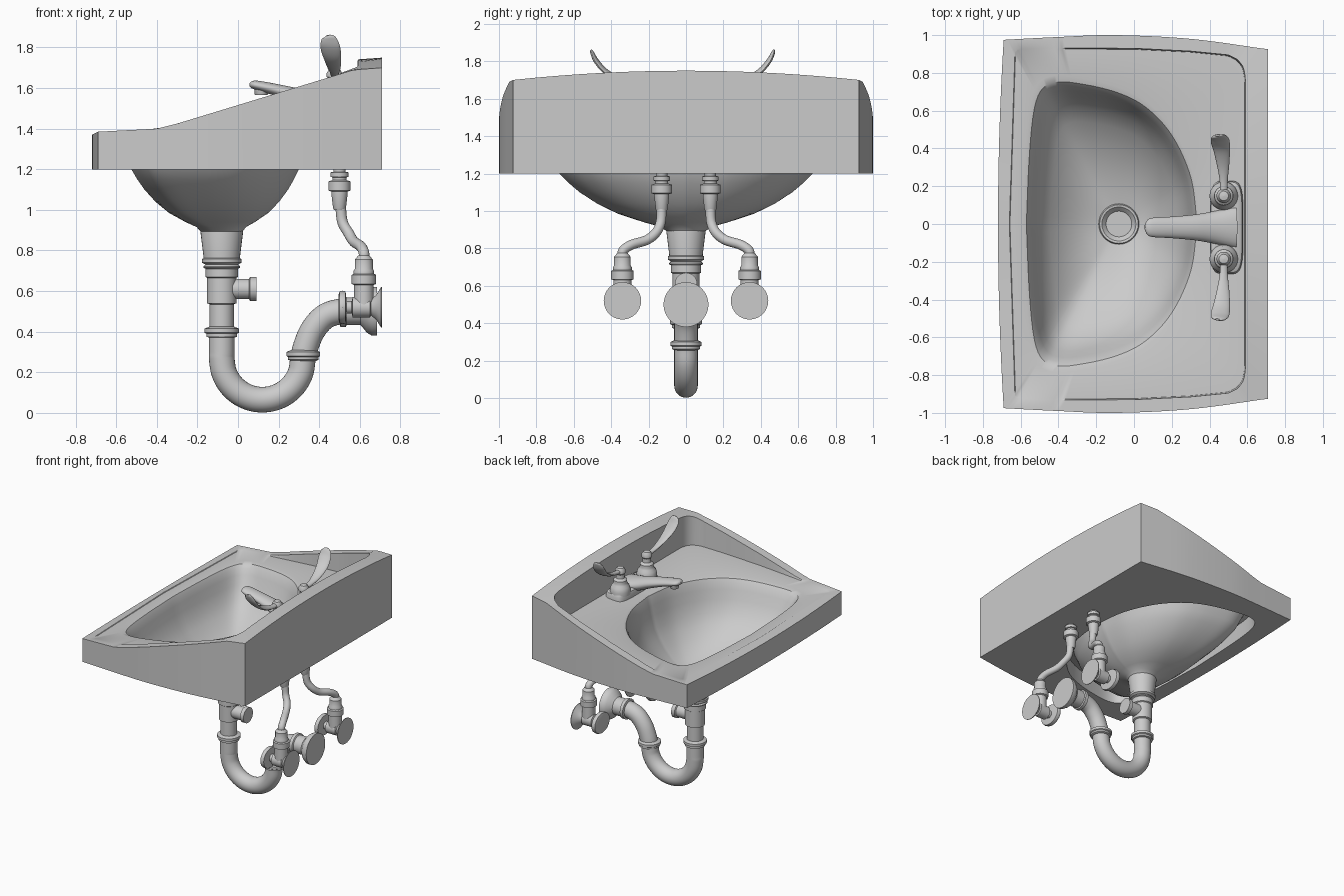
import bpy, bmesh
from math import sin, cos, pi, radians
from mathutils import Vector as V

if "Cube" in bpy.data.objects:
    bpy.data.objects.remove(bpy.data.objects["Cube"])

def loft(name, rings, caps=True):
    bm = bmesh.new()
    vs = [[bm.verts.new(p) for p in r] for r in rings]
    n = len(vs[0])
    for a, b in zip(vs, vs[1:]):
        for i in range(n):
            j = (i + 1) % n
            bm.faces.new((a[i], a[j], b[j], b[i]))
    if caps:
        bm.faces.new(vs[0])
        bm.faces.new(vs[-1])
    bmesh.ops.recalc_face_normals(bm, faces=bm.faces)
    me = bpy.data.meshes.new(name)
    bm.to_mesh(me)
    bm.free()
    me.shade_smooth()
    me.set_sharp_from_angle(angle=radians(35))
    ob = bpy.data.objects.new(name, me)
    bpy.context.collection.objects.link(ob)
    return ob

def lathe(name, prof, loc, axis='z', n=32, sy=1):
    """prof: (radius, distance along axis) pairs"""
    rings = []
    for r, h in prof:
        r = max(r, 0.001)
        ring = []
        for i in range(n):
            a, b = r * cos(2 * pi * i / n), r * sin(2 * pi * i / n)
            p = V((a, b, h)) if axis == 'z' else V((h, a * sy, b))
            ring.append(p + V(loc))
        rings.append(ring)
    return loft(name, rings)

def spline(pts, k=8):
    pts = [V(p) for p in pts]
    q = [2 * pts[0] - pts[1]] + pts + [2 * pts[-1] - pts[-2]]
    out = []
    for i in range(1, len(q) - 2):
        a, b, c, d = q[i - 1:i + 3]
        for s in range(k):
            t = s / k
            out.append(0.5 * (2 * b + (c - a) * t + (2 * a - 5 * b + 4 * c - d) * t * t
                              + (3 * b - a - 3 * c + d) * t ** 3))
    return out + [pts[-1]]

def sweep(name, pts, side, n=24, k=6):
    """pts: (x, y, z, half width, half thickness); side: width direction"""
    pos = spline([p[:3] for p in pts], k)
    size = spline([(p[3], p[4], 0) for p in pts], k)
    rings = []
    for i, p in enumerate(pos):
        t = (pos[min(i + 1, len(pos) - 1)] - pos[max(i - 1, 0)]).normalized()
        s = V(side)
        s = (s - t * s.dot(t)).normalized()
        u = s.cross(t)
        w, h = size[i][0], size[i][1]
        rings.append([p + s * w * cos(2 * pi * j / n) + u * h * sin(2 * pi * j / n) for j in range(n)])
    return loft(name, rings)

# ---- basin: concentric rings sampled along shared rays from the drain centre
C = V((-0.08, 0))

def closed(half):
    half = [V(p[:2]) for p in half]
    return half + [V((p.x, -p.y)) for p in half[-2:0:-1]]

def radius(poly, d):
    for a, b in zip(poly, poly[1:] + poly[:1]):
        a, b = a - C, b - C
        ca, cb = a.x * d.y - a.y * d.x, b.x * d.y - b.y * d.x
        if abs(ca - cb) > 1e-9 and ca * cb <= 1e-10:
            p = a.lerp(b, min(1, max(0, ca / (ca - cb))))
            if p.dot(d) > 0:
                return p.length
    return 0.5

def interp(x, tab):
    for (x0, z0), (x1, z1) in zip(tab, tab[1:]):
        if x <= x1:
            return z0 + (z1 - z0) * max(0, (x - x0) / (x1 - x0))
    return tab[-1][1]

def ztop(p):
    z = interp(p.x, [(-.72, 1.37), (-.69, 1.385), (-.4, 1.40), (-.3, 1.425), (.57, 1.69), (.71, 1.70)])
    return z + (max(0, 0.05 * (1 - (p.y / .93) ** 2)) if p.x > .52 else 0)

def deck(p):
    return min(ztop(p), 1.40 + 0.07 * (p.x + .4))

front = [(-.72 + .03 * (i / 14) ** 2, .975 * i / 14) for i in range(14)]
side = spline([(-.69, .975, 0), (-.4, .99, 0), (-.1, 1, 0), (.3, .98, 0), (.71, .925, 0)], 14)
back = [(.71, .925 * (1 - i / 24)) for i in range(1, 25)]
outer = closed(front + [tuple(p) for p in side] + back)
wall = closed([(-.66, 0), (-.63, .925), (-.4, .932), (0, .93), (.3, .915), (.5, .895),
               (.55, .87), (.58, .83), (.59, .77), (.59, 0)])
bowl = closed(spline([(-.57, 0, 0), (-.555, .35, 0), (-.53, .6, 0), (-.49, .71, 0), (-.42, .75, 0),
                      (-.3, .745, 0), (-.1, .70, 0), (.06, .62, 0), (.2, .47, 0), (.3, .25, 0), (.335, 0, 0)]))
dirs = [(p - C).normalized() for p in outer]
rim_r = [radius(bowl, d) for d in dirs]
wall_r = [radius(wall, d) for d in dirs]

def bowl_ring(u, zf):
    pts = [C + d * (.1 + (r - .1) * u) for d, r in zip(dirs, rim_r)]
    return [(p.x, p.y, zf(p)) for p in pts]

def flat(ps, zf):
    return [(p.x, p.y, zf(p)) for p in ps]

rings = []
for u, f in [(0, 0), (.12, .03), (.32, .11), (.52, .24), (.68, .38), (.8, .52), (.88, .70),
             (.93, .84), (.965, .93), (1, .985), (1.05, 1)]:
    rings.append(bowl_ring(u, lambda p: .94 + (deck(p) - .94) * f))
inner = [C + d * r for d, r in zip(dirs, wall_r)]
rings.append(flat([C + (p - C) * .994 for p in inner], deck))
rings.append(flat(inner, ztop))
rings.append(flat(outer, ztop))
rings.append(flat(outer, lambda p: 1.2))
# underside opening and outer shell of the bowl
for u, z in [(1.09, 1.2), (1.08, 1.32), (.97, 1.30), (.886, 1.2), (.81, 1.15), (.72, 1.1), (.58, 1.04),
             (.41, .985), (.2, .94), (.06, .915), (0, .89)]:
    rings.append(bowl_ring(u, lambda p: z))
loft("basin", rings, caps=False)

# ---- drain and strainer
lathe("drain_flange", [(.09, .92), (.108, .94), (.102, .955), (.09, .953), (.072, .935), (.068, .93), (0, .93)], (-.08, 0, 0))
for i in range(7):
    r = .042 if i else 0
    lathe("strainer_hole", [(.021, .925), (.021, .936), (.016, .936), (.016, .931), (0, .931)],
          (-.08 + r * cos(i * pi / 3), r * sin(i * pi / 3), 0), n=12)

# ---- tailpiece, tee and trap
lathe("tailpiece", [(.1, .92), (.105, .89), (.09, .77), (.09, .762), (.097, .758), (.097, .74), (.08, .73),
                    (.09, .722), (.09, .715), (.08, .71), (.08, .67), (.072, .665), (.072, .54), (.06, .535), (.06, .38)],
      (-.08, 0, 0))
lathe("tee_branch", [(.05, 0), (.05, .135), (.06, .14), (.06, .17), (0, .17)], (-.08, 0, .61), 'x')
lathe("trap_nut", [(.06, .37), (.075, .375), (.075, .39), (.085, .395), (.085, .415), (.06, .425)], (-.08, 0, 0))
arc = [(-.08, 0, .4), (-.08, 0, .3)]
arc += [(.12 - .2 * cos(a), 0, .265 - .2 * sin(a)) for a in [radians(d) for d in range(0, 181, 20)]]
arc += [(.335, 0, .33), (.37, 0, .41), (.43, 0, .475), (.51, 0, .5), (.6, 0, .5), (.67, 0, .5)]
sweep("trap_pipe", [p + (.063, .063) for p in arc], (0, 1, 0), 28)
lathe("trap_outlet_nut", [(.06, .255), (.075, .262), (.075, .275), (.083, .28), (.083, .3), (.06, .31)], (.322, 0, 0))
lathe("waste_sleeve", [(.06, .5), (.078, .505), (.078, .53), (.068, .535), (.068, .62)], (0, 0, .5), 'x')
lathe("waste_escutcheon", [(.065, .60), (.08, .615), (.105, .635), (.12, .66), (.12, .685), (0, .685)], (0, 0, .5), 'x', 40)

# ---- supply lines and stop valves on both sides
for s in (1, -1):
    y = .34 * s
    lathe("valve_body", [(.03, .52), (.03, .56), (.05, .565), (.05, .65), (.04, .655), (.06, .68), (.1, .705), (.1, .71), (0, .71)],
          (0, y, .52), 'x')
    lathe("valve_handle", [(.06, .495), (.078, .5), (.082, .515), (.078, .53), (.03, .535)], (0, y, .52), 'x', 32, 1.2)
    lathe("valve_riser", [(.048, .52), (.048, .63), (.06, .635), (.06, .68), (.05, .685), (.05, .7), (.044, .71),
                          (.044, .755), (.028, .775)], (.62, y, 0))
    hose = [(.62, .34, .76), (.62, .335, .79), (.605, .29, .82), (.57, .21, .845),
            (.545, .16, .885), (.515, .135, .94), (.505, .13, 1.02)]
    sweep("supply_hose", [(a, b * s, c, .026, .026) for a, b, c in hose], (1, 0, 0), 16)
    lathe("supply_connector", [(.028, 1.0), (.032, 1.01), (.04, 1.08), (.04, 1.09), (.055, 1.095), (.055, 1.14),
                               (.035, 1.147), (.035, 1.16), (.045, 1.163), (.045, 1.185), (.03, 1.187), (.03, 1.45)],
          (.5, .13 * s, 0))

# ---- faucet
FY = -.018
def plate(sx, sy, z):
    pts = []
    for i in range(48):
        a = 2 * pi * i / 48
        c, d = cos(a), sin(a)
        pts.append((.49 + sx * abs(c) ** .45 * (1 if c > 0 else -1), FY + sy * abs(d) ** .45 * (1 if d > 0 else -1), z))
    return pts
loft("faucet_base", [plate(.088, .247, 1.44), plate(.088, .247, 1.49), plate(.082, .24, 1.505), plate(.065, .22, 1.515)])
sweep("faucet_spout", [(.54, FY, 1.50, .11, .045), (.42, FY, 1.52, .085, .048), (.32, FY, 1.553, .068, .04),
                       (.2, FY, 1.588, .057, .03), (.1, FY, 1.612, .051, .024), (.07, FY, 1.617, .038, .018),
                       (.057, FY, 1.618, .012, .008)], (0, 1, 0))
lathe("spout_nozzle", [(.03, 1.565), (.033, 1.57), (.033, 1.61)], (.115, FY, 0))
for s in (1, -1):
    hy = FY + .167 * s
    lathe("tap_hub", [(.075, 1.49), (.075, 1.52), (.068, 1.55), (.055, 1.565), (.05, 1.58), (.05, 1.60), (.032, 1.615),
                      (.03, 1.645), (.038, 1.655), (.038, 1.675), (.025, 1.695), (0, 1.70)], (.475, hy, 0))
    blade = [(.475, .17, 1.665, .02, .016), (.475, .25, 1.675, .022, .014), (.472, .33, 1.70, .033, .013),
             (.465, .41, 1.745, .044, .013), (.455, .46, 1.80, .049, .013), (.447, .483, 1.845, .036, .01),
             (.443, .488, 1.86, .012, .005)]
    sweep("tap_handle", [(a, FY + b * s, c, w, h) for a, b, c, w, h in blade], (1, 0, -.2), 20)
